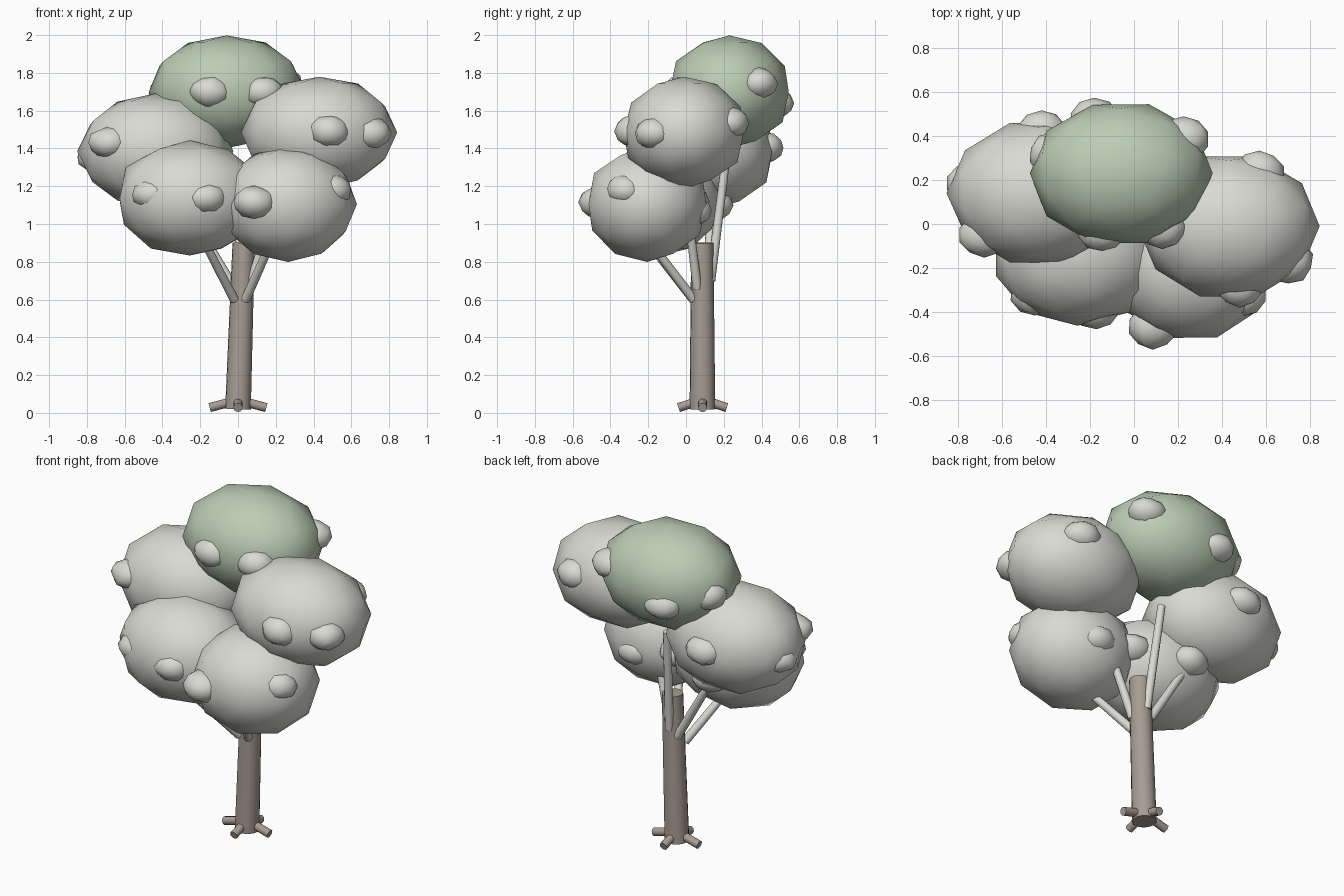
import bpy, bmesh, math, random
from mathutils import Vector, Matrix

if "Cube" in bpy.data.objects:
    bpy.data.objects.remove(bpy.data.objects["Cube"])

random.seed(4)


def material(name, rgb):
    m = bpy.data.materials.new(name)
    m.diffuse_color = (*rgb, 1)
    m.use_nodes = True
    m.node_tree.nodes["Principled BSDF"].inputs["Base Color"].default_value = m.diffuse_color
    return m


PALE = material("pale_grey", (0.70, 0.70, 0.65))
GREEN = material("sage_green", (0.50, 0.61, 0.46))
BARK = material("bark_brown", (0.39, 0.335, 0.295))


def finish(bm, name, mat, smooth_all):
    mesh = bpy.data.meshes.new(name)
    bm.to_mesh(mesh)
    bm.free()
    mesh.materials.append(mat)
    for f in mesh.polygons:
        f.use_smooth = smooth_all or len(f.vertices) == 4
    obj = bpy.data.objects.new(name, mesh)
    bpy.context.collection.objects.link(obj)
    if not smooth_all:
        for e in mesh.edges:
            e.use_edge_sharp = any(len(f.vertices) > 4 and set(e.vertices) <= set(f.vertices)
                                   for f in mesh.polygons)
    return obj


def blob(name, centre, radii, mat, jitter, spin=0, fullness=0.0):
    """Slightly uneven low-poly ellipsoid, smooth shaded, fuller around the middle."""
    bm = bmesh.new()
    bmesh.ops.create_icosphere(bm, subdivisions=2, radius=1,
                               matrix=Matrix.Rotation(math.radians(spin), 4, 'Z'))
    for v in bm.verts:
        k = 1 + random.uniform(-jitter, jitter) + fullness * (1 - v.co.z ** 4)
        v.co = Vector(centre) + Vector([c * r * k for c, r in zip(v.co, radii)])
    return finish(bm, name, mat, True)


def rod(name, start, end, r1, r2, mat, sides=12):
    """Capped tapered cylinder between two points."""
    a, b = Vector(start), Vector(end)
    bm = bmesh.new()
    bmesh.ops.create_cone(bm, cap_ends=True, segments=sides, radius1=r1, radius2=r2,
                          depth=(b - a).length)
    turn = (b - a).to_track_quat('Z', 'Y')
    for v in bm.verts:
        v.co = turn @ v.co + (a + b) / 2
    return finish(bm, name, mat, False)


# Trunk and four roots
rod("trunk", (0, 0.087, 0.02), (0.03, 0.086, 0.90), 0.068, 0.059, BARK, 16)
for i in range(4):
    c, s = math.cos(i * math.pi / 2), math.sin(i * math.pi / 2)
    rod(f"root_{i + 1}", (0.03 * c, 0.088 + 0.03 * s, 0.06),
        (0.15 * c, 0.088 + 0.128 * s, 0.028), 0.024, 0.024, BARK)

# Branches running up into the canopy
branches = {
    "front_left": ((-0.02, 0.04, 0.60), (-0.17, -0.19, 0.89)),
    "front_right": ((0.04, 0.04, 0.60), (0.17, -0.18, 0.89)),
    "upper_left": ((-0.02, 0.11, 0.66), (-0.24, 0.13, 1.03)),
    "upper_right": ((0.06, 0.06, 0.66), (0.16, 0.02, 0.99)),
    "top": ((0.02, 0.13, 0.70), (-0.02, 0.21, 1.33)),
}
for name, (a, b) in branches.items():
    rod("branch_" + name, a, b, 0.025, 0.022, PALE)

# Leaf masses: centre, radii, colour, spin, and the small tufts on each surface
canopy = {
    "top": ((-0.06, 0.23, 1.70), (0.405, 0.322, 0.30), GREEN, 18,
            [(-0.145, -0.025, 1.70), (0.13, -0.01, 1.70), (0.225, 0.385, 1.745),
             (-0.18, 0.47, 1.64), (-0.365, 0.315, 1.69)]),
    "upper_right": ((0.43, -0.01, 1.485), (0.402, 0.325, 0.297), PALE, 18,
                    [(0.48, -0.275, 1.49), (0.70, -0.17, 1.48),
                     (0.57, 0.23, 1.535), (0.115, 0.06, 1.52)]),
    "upper_left": ((-0.435, 0.14, 1.385), (0.402, 0.325, 0.305), PALE, 18,
                   [(-0.68, -0.05, 1.43), (-0.74, 0.18, 1.355), (-0.42, 0.415, 1.405)]),
    "front_left": ((-0.255, -0.135, 1.135), (0.385, 0.322, 0.305), PALE, 0,
                   [(-0.45, -0.315, 1.155), (-0.17, -0.375, 1.14),
                    (-0.27, 0.145, 1.10), (0.03, 0.02, 1.12)]),
    "front_right": ((0.265, -0.205, 1.105), (0.355, 0.322, 0.305), PALE, 18,
                    [(0.085, -0.465, 1.115), (0.49, -0.32, 1.18), (0.30, 0.035, 1.07)]),
}
for name, (centre, radii, mat, spin, tufts) in canopy.items():
    blob("leaf_mass_" + name, centre, radii, mat, 0.012, spin, 0.025)
    for i, p in enumerate(tufts):
        blob(f"tuft_{name}_{i + 1}", p, (0.113, 0.102, 0.085), PALE, 0.05)
